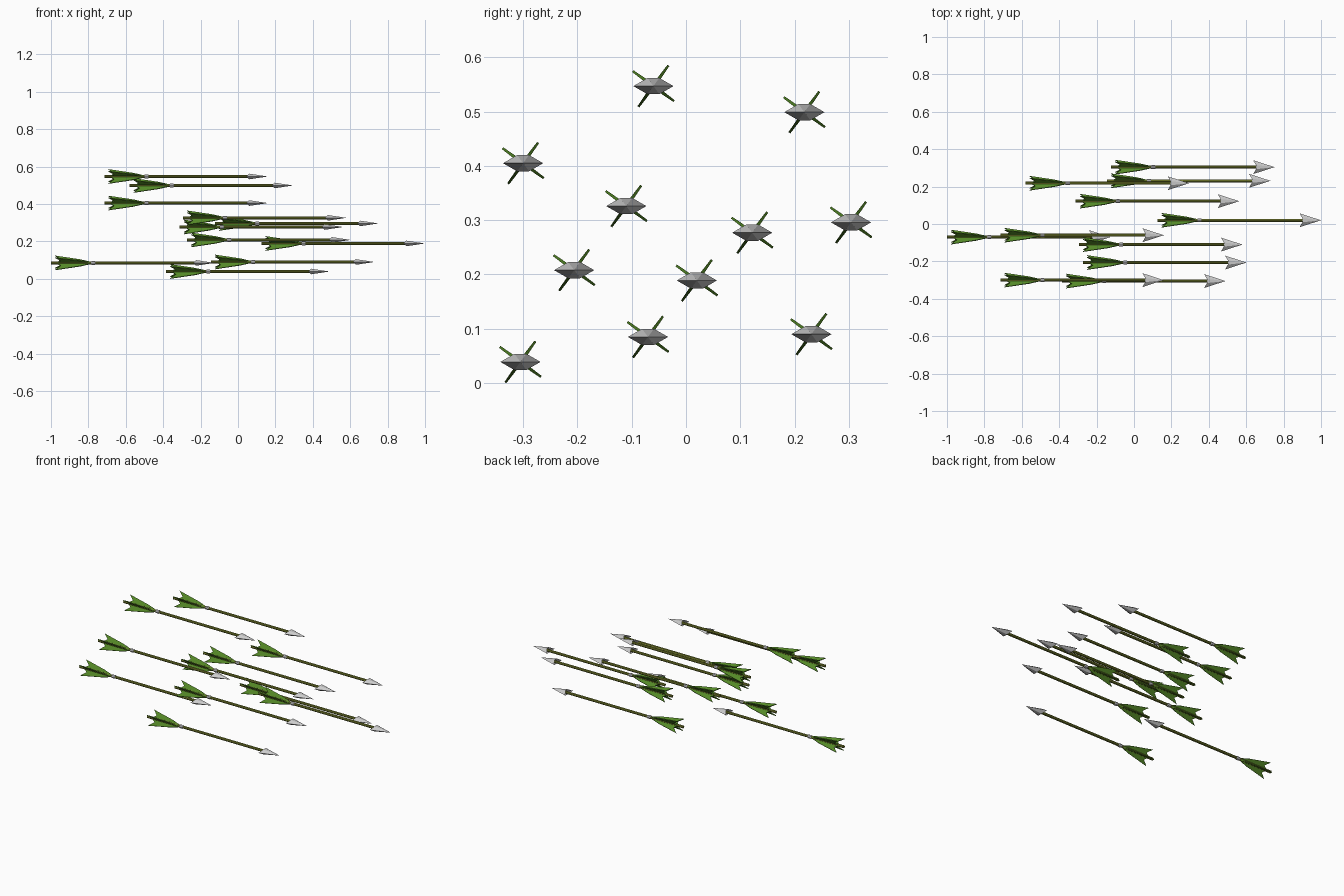
import bpy, bmesh
from math import sin, cos, pi, radians
from mathutils import Vector

if "Cube" in bpy.data.objects:
    bpy.data.objects.remove(bpy.data.objects["Cube"])

# arrow tips: x, y, z
TIPS = [(0.16, -0.06, 0.547), (0.295, 0.218, 0.499), (0.16, -0.30, 0.405),
        (0.58, -0.11, 0.326), (0.563, 0.122, 0.277), (0.752, 0.304, 0.296),
        (0.602, -0.206, 0.208), (1.0, 0.02, 0.189), (-0.125, -0.07, 0.085),
        (0.73, 0.231, 0.09), (0.49, -0.305, 0.039)]
LENGTH = 0.875


def material(name, rgb):
    m = bpy.data.materials.new(name)
    m.diffuse_color = (*rgb, 1)
    m.use_nodes = True
    m.node_tree.nodes["Principled BSDF"].inputs["Base Color"].default_value = m.diffuse_color
    return m


def finish(bm, name, mat=None):
    bmesh.ops.recalc_face_normals(bm, faces=bm.faces)
    me = bpy.data.meshes.new(name)
    bm.to_mesh(me)
    bm.free()
    if mat:
        me.materials.append(mat)
    return me


def loft(name, rings, mat=None):
    """Skin equal-length rings of points, closing both ends."""
    bm = bmesh.new()
    vs = [[bm.verts.new(p) for p in r] for r in rings]
    n = len(vs[0])
    for a, b in zip(vs, vs[1:]):
        for i in range(n):
            bm.faces.new((a[i], a[(i + 1) % n], b[(i + 1) % n], b[i]))
    bm.faces.new(vs[0])
    bm.faces.new(vs[-1])
    return finish(bm, name, mat)


def ring(x, r, n=8):
    return [(x, r * cos(2 * pi * i / n), r * sin(2 * pi * i / n)) for i in range(n)]


def head_mesh():
    # flattened six-sided point with swept-back barbs and hollowed rear
    bm = bmesh.new()
    tip = bm.verts.new((0, 0, 0))
    rear = bm.verts.new((-0.082, 0, 0))
    pts = [(-0.115, 0.037, 0), (-0.1, 0.011, 0.015), (-0.1, -0.011, 0.015),
           (-0.115, -0.037, 0), (-0.1, -0.011, -0.015), (-0.1, 0.011, -0.015)]
    vs = [bm.verts.new(p) for p in pts]
    for i in range(6):
        a, b = vs[i], vs[(i + 1) % 6]
        bm.faces.new((tip, a, b))
        bm.faces.new((rear, b, a))
    return finish(bm, "arrowhead")


def fletching_mesh(mat):
    # four swept vanes, thin wedges in section
    bm = bmesh.new()
    prof = [(-0.66, 0.005), (-0.72, 0.022), (-0.853, 0.047), (-0.822, 0.02), (-0.84, 0.005)]
    for k in range(4):
        a = radians(54 + 90 * k)
        out, side = Vector((0, cos(a), sin(a))), Vector((0, -sin(a), cos(a)))
        sides = []
        for s in (-1, 1):
            sides.append([bm.verts.new(Vector((x, 0, 0)) + out * r + side * s * (0.0035 - 0.03 * r))
                          for x, r in prof])
        l, r = sides
        bm.faces.new(l)
        bm.faces.new(r[::-1])
        for i in range(5):
            j = (i + 1) % 5
            bm.faces.new((l[i], r[i], r[j], l[j]))
    return finish(bm, "fletching", mat)


olive = material("olive shaft", (0.2, 0.23, 0.03))
green = material("green vanes", (0.09, 0.25, 0.02))

parts = {
    "arrowhead": head_mesh(),
    "shaft": loft("shaft", [ring(-0.08, 0.008), ring(-LENGTH, 0.008)], olive),
    "collar": loft("collar", [ring(-0.638, 0.0085), ring(-0.641, 0.0105),
                              ring(-0.657, 0.0105), ring(-0.66, 0.0085)]),
    "fletching": fletching_mesh(green),
}

# volley of identical arrows
for i, tip in enumerate(TIPS, 1):
    for name, me in parts.items():
        ob = bpy.data.objects.new(f"{name}_{i}", me)
        ob.location = tip
        bpy.context.collection.objects.link(ob)
